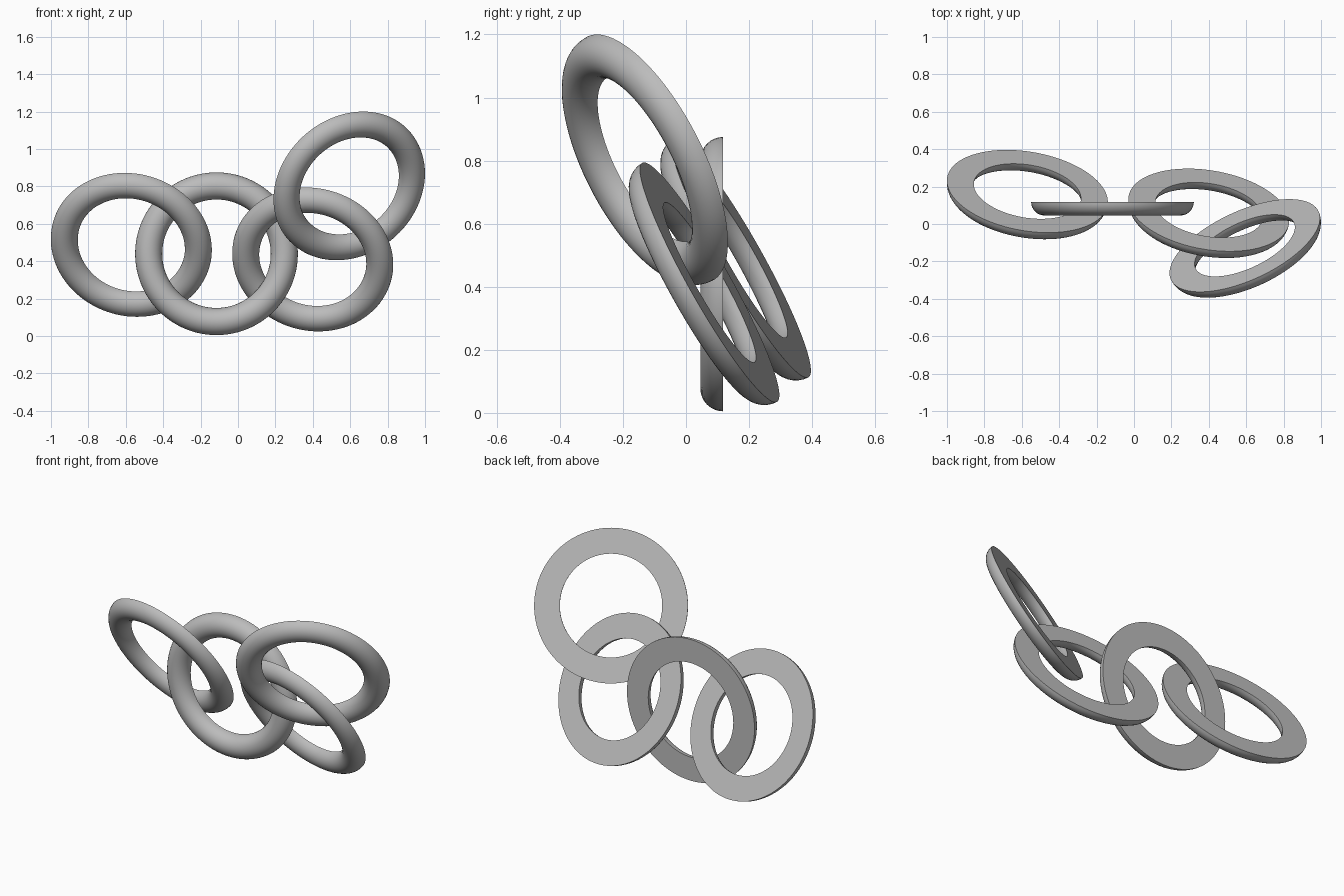
import bpy, bmesh, math
from mathutils import Vector

cube = bpy.data.objects.get("Cube")
if cube:
    bpy.data.objects.remove(cube, do_unlink=True)

MAJOR, TUBE = 0.3625, 0.0725   # ring radius and half-round section radius
SEGMENTS, ARC_STEPS = 96, 16

# Plain grey for every link
grey = bpy.data.materials.new("light_grey")
grey.use_nodes = True
grey.diffuse_color = (0.5, 0.5, 0.5, 1)
grey.node_tree.nodes["Principled BSDF"].inputs["Base Color"].default_value = (0.5, 0.5, 0.5, 1)


def half_round_ring(name, centre, back):
    """Ring with a half-round section; its flat side faces along back."""
    bm = bmesh.new()
    arc = []
    for i in range(ARC_STEPS + 1):
        a = math.pi * i / ARC_STEPS
        arc.append(bm.verts.new((MAJOR + TUBE * math.cos(a), 0, -TUBE * math.sin(a))))
    edges = [bm.edges.new((arc[i], arc[(i + 1) % len(arc)])) for i in range(len(arc))]
    bmesh.ops.spin(bm, geom=arc + edges, cent=(0, 0, 0), axis=(0, 0, 1),
                   angle=math.tau, steps=SEGMENTS, use_merge=True)
    bmesh.ops.remove_doubles(bm, verts=bm.verts, dist=0.0001)
    bmesh.ops.recalc_face_normals(bm, faces=bm.faces)
    mesh = bpy.data.meshes.new(name)
    bm.to_mesh(mesh)
    bm.free()
    mesh.materials.append(grey)

    ring = bpy.data.objects.new(name, mesh)
    bpy.context.collection.objects.link(ring)
    ring.location = centre
    ring.rotation_mode = 'QUATERNION'
    ring.rotation_quaternion = Vector(back).to_track_quat('Z', 'Y')
    bpy.ops.object.select_all(action='DESELECT')
    ring.select_set(True)
    bpy.context.view_layer.objects.active = ring
    bpy.ops.object.shade_smooth_by_angle(angle=math.radians(40))


# Four interlocked links: centre of the flat side, direction it faces
half_round_ring("right_end_link", (-0.57, 0.175, 0.492), (0.15, 0.86, 0.485))
half_round_ring("upright_link", (-0.115, 0.118, 0.44), (0, 1, 0))
half_round_ring("inner_tilted_link", (0.40, 0.075, 0.414), (0.15, 0.86, 0.485))
half_round_ring("left_end_link", (0.592, -0.115, 0.806), (-0.38, 0.82, 0.423))
